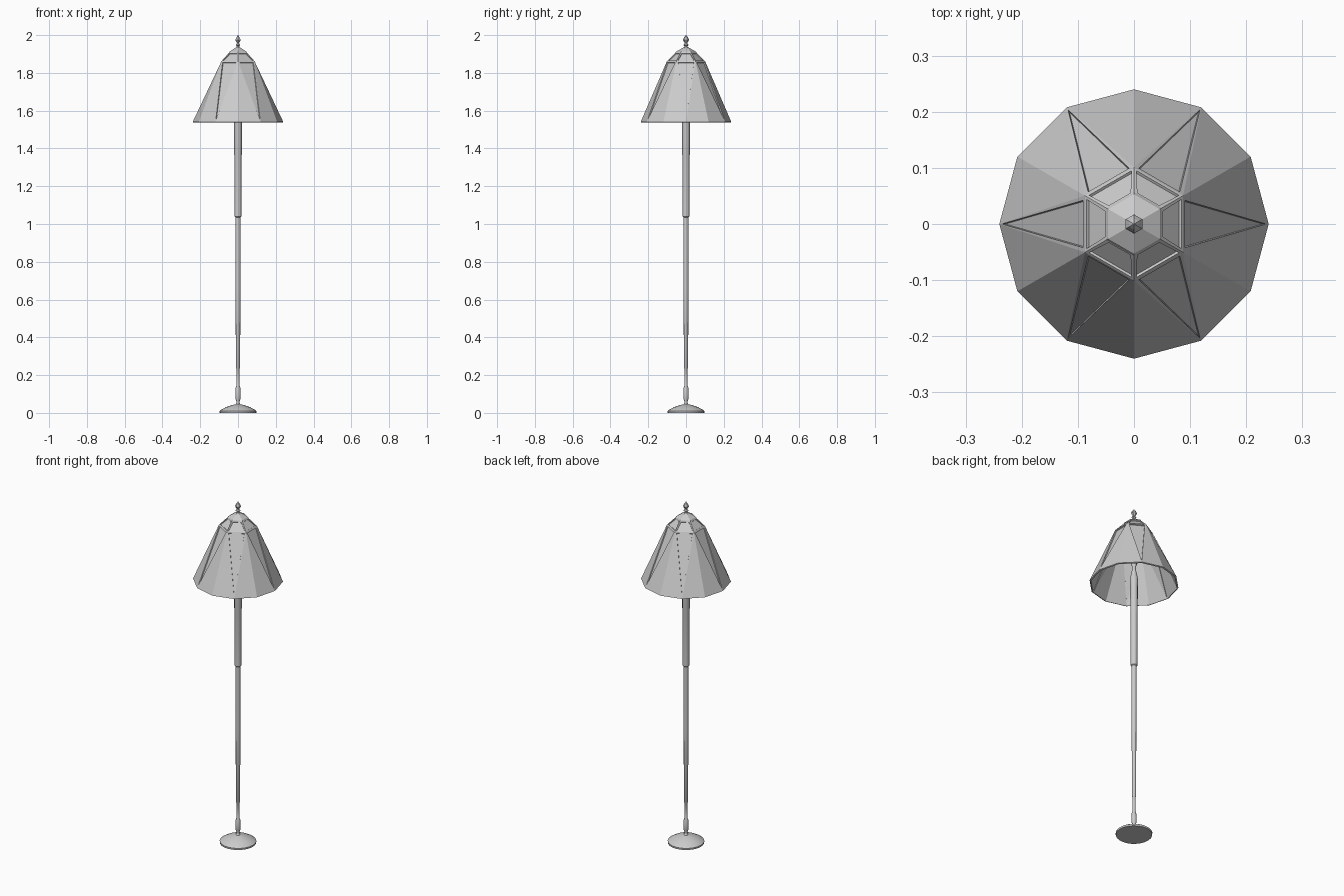
import bpy, bmesh
from math import sin, cos, radians, pi

if "Cube" in bpy.data.objects:
    bpy.data.objects.remove(bpy.data.objects["Cube"])


def add_object(name, bm):
    bmesh.ops.recalc_face_normals(bm, faces=bm.faces)
    mesh = bpy.data.meshes.new(name)
    bm.to_mesh(mesh)
    bm.free()
    ob = bpy.data.objects.new(name, mesh)
    bpy.context.collection.objects.link(ob)
    return ob


def ring(bm, count, radius, z, start=0.0):
    return [bm.verts.new((radius * cos(start + 2 * pi * i / count),
                          radius * sin(start + 2 * pi * i / count), z))
            for i in range(count)]


def lathe(name, profile, sides, start=0.0, smooth=False):
    """Revolve (radius, z) pairs into a closed solid."""
    bm = bmesh.new()
    rings = [ring(bm, sides, r, z, start) for r, z in profile]
    for a, b in zip(rings, rings[1:]):
        for i in range(sides):
            j = (i + 1) % sides
            bm.faces.new((a[i], a[j], b[j], b[i]))
    bm.faces.new(rings[0][::-1])
    bm.faces.new(rings[-1])
    ob = add_object(name, bm)
    if smooth:
        bpy.context.view_layer.objects.active = ob
        ob.select_set(True)
        bpy.ops.object.shade_smooth_by_angle(angle=radians(35))
        ob.select_set(False)
    return ob


# Domed round base
lathe("base", [(0.097, 0), (0.098, 0.010), (0.090, 0.016), (0.065, 0.030),
               (0.035, 0.040), (0.012, 0.046), (0.008, 0.055)], 24, smooth=True)

# Turned pole, widening in steps, with a neck inside the shade
lathe("pole", [(0.008, 0.045), (0.008, 0.06), (0.013, 0.075), (0.014, 0.10),
               (0.012, 0.135), (0.008, 0.145), (0.008, 0.232), (0.0115, 0.237),
               (0.0125, 0.66), (0.0135, 1.035), (0.018, 1.04), (0.019, 1.36),
               (0.020, 1.365), (0.0205, 1.53), (0.022, 1.54), (0.022, 1.57),
               (0.010, 1.63), (0.010, 1.645), (0.015, 1.66), (0.015, 1.70),
               (0.007, 1.71), (0.007, 1.92)], 12, smooth=True)

# Faceted shade: twelve-sided rim, six-sided shoulder and collar
bm = bmesh.new()
rim = ring(bm, 12, 0.24, 1.54)
shoulder = ring(bm, 6, 0.101, 1.862, pi / 6)
collar = ring(bm, 6, 0.054, 1.908, pi / 6)
panels = []
for i in range(6):
    j = (i + 1) % 6
    a, b, c = rim[2 * i], rim[2 * i + 1], rim[(2 * i + 2) % 12]
    bm.faces.new((a, b, shoulder[i]))
    bm.faces.new((b, c, shoulder[i]))
    panels.append(bm.faces.new((shoulder[i], c, shoulder[j])))
    panels.append(bm.faces.new((shoulder[i], shoulder[j], collar[j], collar[i])))
bmesh.ops.recalc_face_normals(bm, faces=bm.faces)
if panels[0].normal.z < 0:
    bmesh.ops.reverse_faces(bm, faces=bm.faces)
# Recessed panels framed by narrow ribs
bmesh.ops.inset_individual(bm, faces=panels[0::2], thickness=0.011, depth=0)
bmesh.ops.inset_individual(bm, faces=panels[0::2], thickness=0.001, depth=-0.006)
bmesh.ops.inset_individual(bm, faces=panels[1::2], thickness=0.008, depth=0)
bmesh.ops.inset_individual(bm, faces=panels[1::2], thickness=0.001, depth=-0.005)
shade = add_object("shade", bm)
shell = shade.modifiers.new("thickness", 'SOLIDIFY')
shell.thickness = 0.008
shell.offset = -1

# Six-sided cap and finial
lathe("cap", [(0.050, 1.898), (0.057, 1.905), (0.053, 1.912), (0.018, 1.932),
              (0.010, 1.938)], 6, pi / 6)
lathe("finial", [(0.008, 1.93), (0.008, 1.942), (0.014, 1.948), (0.008, 1.955),
                 (0.007, 1.959), (0.017, 1.974), (0.010, 1.988),
                 (0.001, 2.0)], 6, pi / 6)
